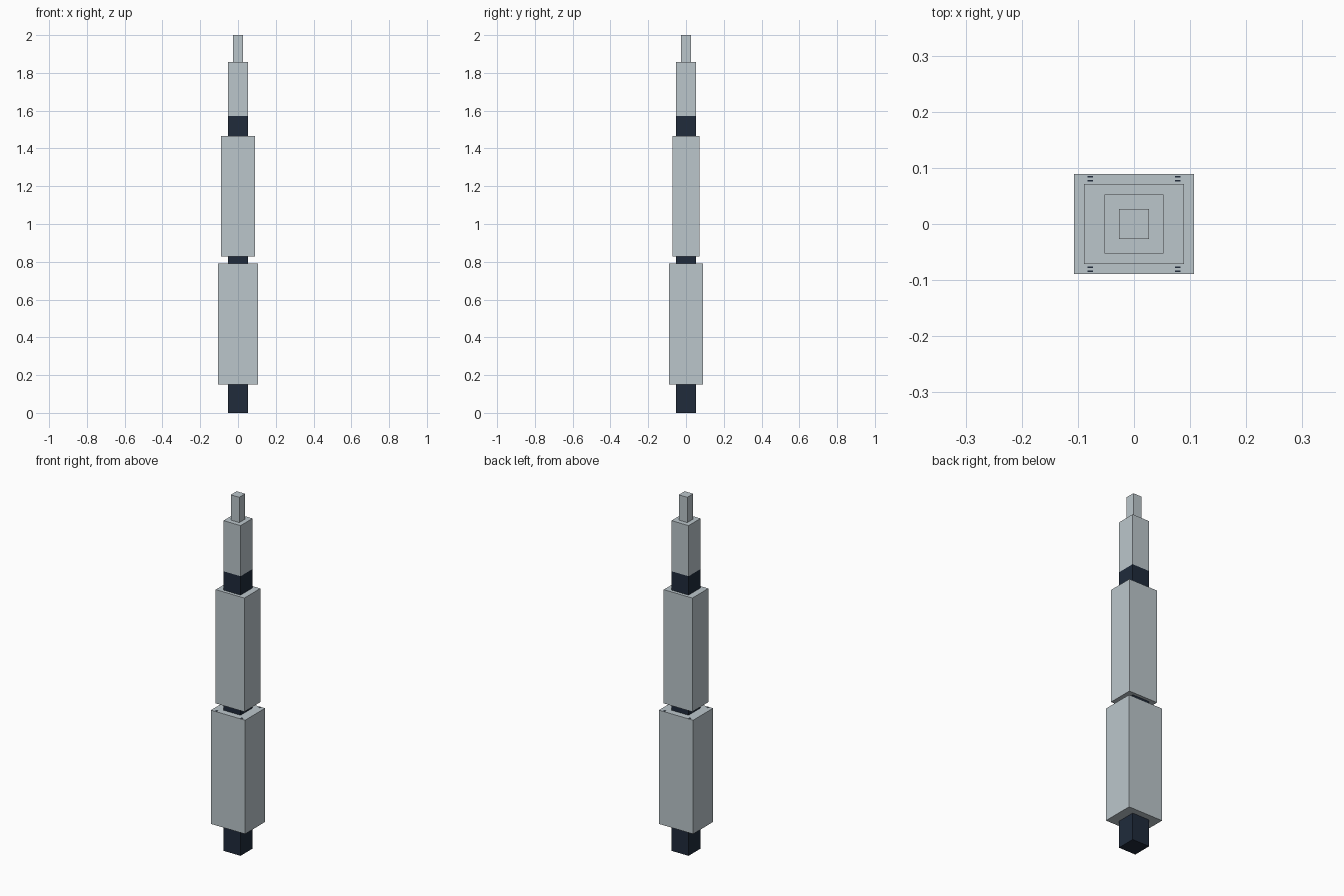
import bpy

old = bpy.data.objects.get("Cube")
if old:
    bpy.data.objects.remove(old, do_unlink=True)


def make_material(name, rgb):
    mat = bpy.data.materials.new(name)
    mat.use_nodes = True
    color = (*rgb, 1.0)
    mat.diffuse_color = color
    mat.node_tree.nodes["Principled BSDF"].inputs["Base Color"].default_value = color
    return mat


pale_grey = make_material("pale_grey", (0.50, 0.565, 0.60))
dark_navy = make_material("dark_navy", (0.014, 0.024, 0.044))


def box(name, half_x, half_y, bottom, top, mat, x=0.0, y=0.0):
    """Box given by half widths and its bottom and top heights."""
    bpy.ops.mesh.primitive_cube_add(size=2, location=(x, y, (bottom + top) / 2))
    obj = bpy.context.object
    obj.name = name
    obj.scale = (half_x, half_y, (top - bottom) / 2)
    bpy.ops.object.transform_apply(location=False, rotation=False, scale=True)
    obj.data.materials.append(mat)
    return obj


# Dark core running up through the sleeves
box("core_shaft", 0.053, 0.053, 0.0, 1.573, dark_navy)

# Pale sleeves, stepping in towards the tip
box("lower_sleeve", 0.1065, 0.089, 0.151, 0.791, pale_grey)
box("middle_sleeve", 0.089, 0.071, 0.827, 1.467, pale_grey)
box("upper_sleeve", 0.053, 0.053, 1.573, 1.858, pale_grey)
box("tip", 0.0265, 0.0265, 1.858, 2.0, pale_grey)

# Small dark dashes near the corners of the lower sleeve's top
for side_x in (-1, 1):
    for side_y in (-1, 1):
        for row in (0.077, 0.084):
            box("corner_dash", 0.005, 0.0015, 0.790, 0.792, dark_navy,
                side_x * 0.078, side_y * row)
